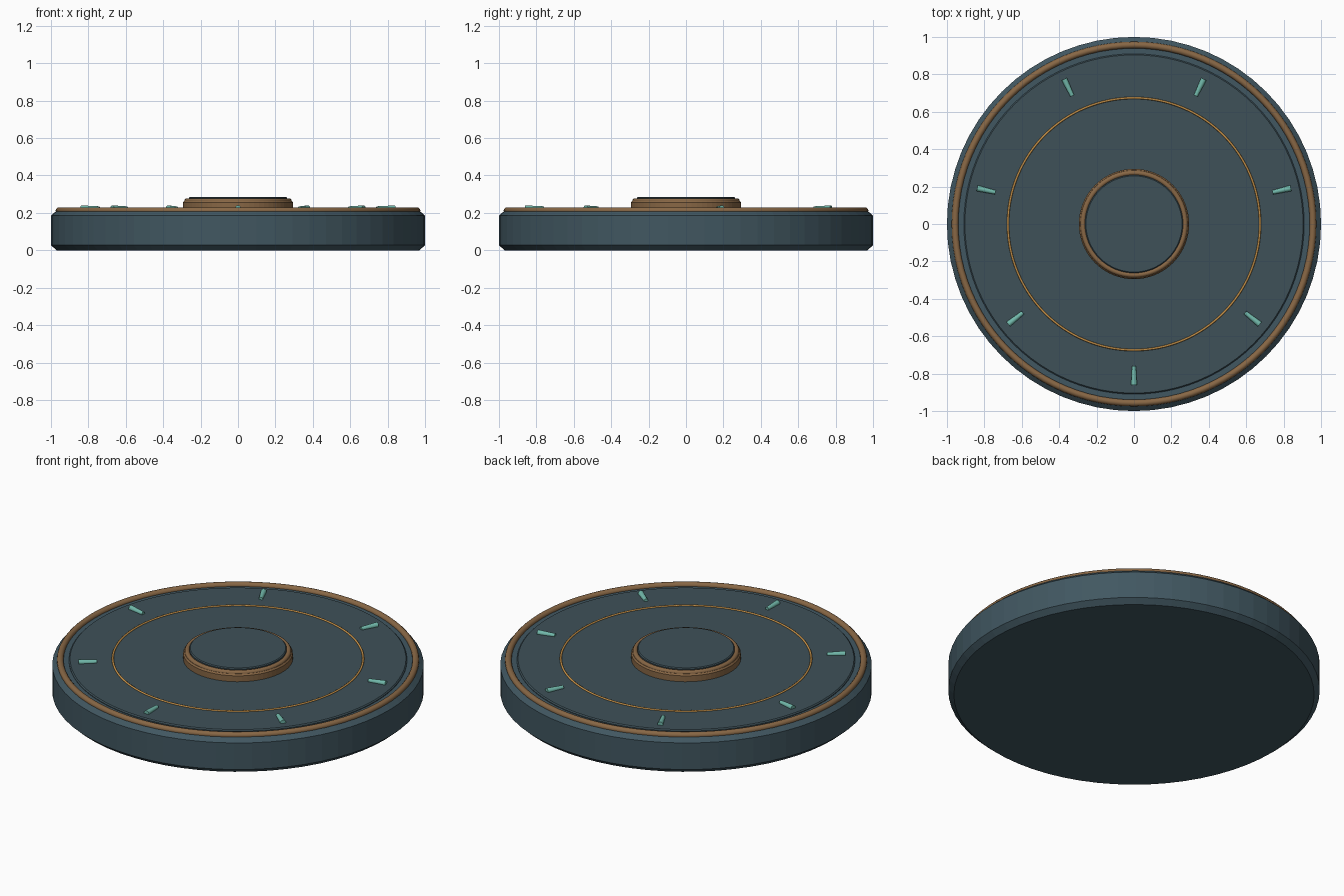
import bpy, bmesh, math
from mathutils import Matrix, Vector

cube = bpy.data.objects.get("Cube")
if cube:
    bpy.data.objects.remove(cube, do_unlink=True)


def material(name, rgb):
    # sRGB bytes to linear
    lin = [((c / 255 + 0.055) / 1.055) ** 2.4 for c in rgb]
    mat = bpy.data.materials.new(name)
    mat.use_nodes = True
    mat.diffuse_color = (*lin, 1)
    mat.node_tree.nodes["Principled BSDF"].inputs["Base Color"].default_value = (*lin, 1)
    return mat


slate = material("slate blue", (65, 87, 97))
plate_slate = material("plate slate", (62, 81, 89))
bronze = material("bronze", (136, 103, 69))
gold = material("gold", (198, 146, 74))
teal = material("teal", (113, 184, 170))


def finish(name, bm, mat, smooth=None):
    bmesh.ops.recalc_face_normals(bm, faces=bm.faces)
    mesh = bpy.data.meshes.new(name)
    bm.to_mesh(mesh)
    bm.free()
    mesh.materials.append(mat)
    obj = bpy.data.objects.new(name, mesh)
    bpy.context.collection.objects.link(obj)
    if smooth:
        bpy.ops.object.select_all(action="DESELECT")
        obj.select_set(True)
        bpy.context.view_layer.objects.active = obj
        bpy.ops.object.shade_smooth_by_angle(angle=math.radians(smooth))
    return obj


def lathe(name, profile, mat, segments=64, closed=False, smooth=None):
    """Revolve (radius, height) points; open profiles are capped flat."""
    bm = bmesh.new()
    rings = []
    for r, z in profile:
        angles = [math.tau * i / segments for i in range(segments)]
        rings.append([bm.verts.new((r * math.cos(a), r * math.sin(a), z)) for a in angles])
    pairs = list(zip(rings, rings[1:]))
    if closed:
        pairs.append((rings[-1], rings[0]))
    for low, high in pairs:
        for i in range(segments):
            j = (i + 1) % segments
            bm.faces.new((low[i], low[j], high[j], high[i]))
    if not closed:
        bm.faces.new(rings[0])
        bm.faces.new(rings[-1])
    return finish(name, bm, mat, smooth)


def torus(name, radius, thickness, z, mat, segments=96, sides=12):
    steps = [math.tau * i / sides for i in range(sides)]
    profile = [(radius + thickness * math.cos(a), z + thickness * math.sin(a)) for a in steps]
    return lathe(name, profile, mat, segments, closed=True, smooth=60)


# Chamfered disc and its raised face
lathe("base_disc", [(0.97, 0), (1, 0.027), (1, 0.185), (0.972, 0.21)], slate)
lathe("face_plate", [(0.91, 0.2), (0.91, 0.214), (0.904, 0.22)], plate_slate, 96)

# Rings
torus("outer_rim", 0.957, 0.018, 0.212, bronze)
torus("inner_ring", 0.674, 0.006, 0.221, gold, 128, 8)

# Central hub
lathe("hub", [(0.295, 0.2), (0.295, 0.255), (0.288, 0.264)], bronze)
torus("hub_rim", 0.273, 0.014, 0.264, bronze)
lathe("hub_cap", [(0.262, 0.25), (0.262, 0.28), (0.257, 0.285)], plate_slate)

# Seven tapered hour-style markers
for k in range(7):
    angle = -math.pi / 2 + k * math.tau / 7
    outward = Vector((math.cos(angle), math.sin(angle), 0))
    bm = bmesh.new()
    bmesh.ops.create_cone(bm, cap_ends=True, segments=12, radius1=0.011, radius2=0.016, depth=0.1)
    turn = outward.to_track_quat("Z", "Y").to_matrix().to_4x4()
    place = Matrix.Translation(outward * 0.81 + Vector((0, 0, 0.224)))
    bmesh.ops.transform(bm, matrix=place @ turn, verts=bm.verts)
    finish(f"marker_{k + 1}", bm, teal, 40)
